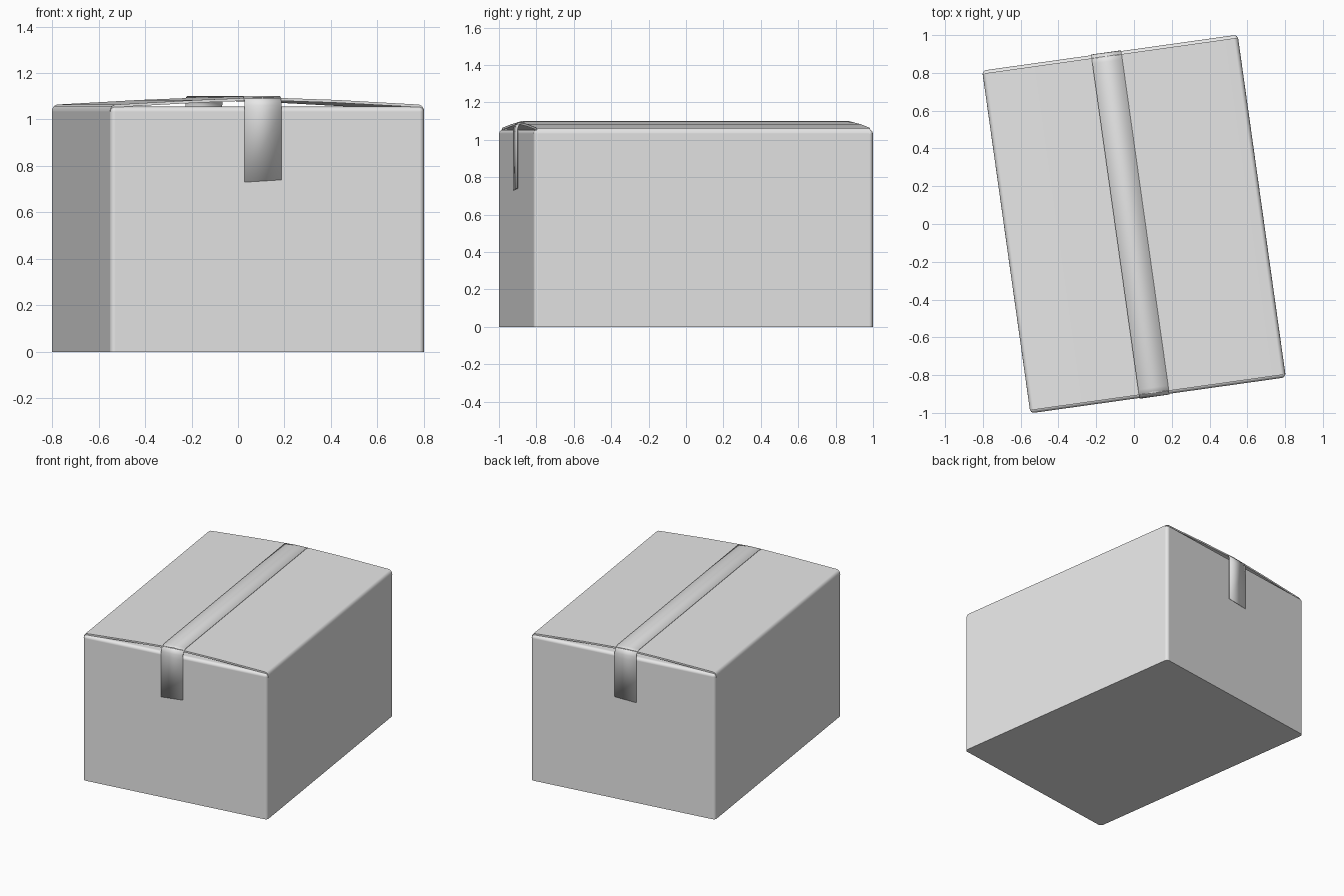
import bpy
import bmesh
from math import radians
from mathutils import Matrix

cube = bpy.data.objects.get("Cube")
if cube:
    bpy.data.objects.remove(cube, do_unlink=True)

HW, HL = 0.683, 0.916     # half width and half length of the box
WALL_TOP = 1.055
SEAM_X = -0.02            # where the two top flaps meet
TURN = Matrix.Rotation(radians(8), 4, "Z")

grey = bpy.data.materials.new("plain grey card")
grey.use_nodes = True
colour = (0.8, 0.8, 0.8, 1)
grey.diffuse_color = colour
grey.node_tree.nodes["Principled BSDF"].inputs["Base Color"].default_value = colour


def finish(name, bm):
    """Turn a bmesh into a named, smooth-shaded object on the turned axes."""
    bmesh.ops.recalc_face_normals(bm, faces=bm.faces)
    mesh = bpy.data.meshes.new(name)
    bm.to_mesh(mesh)
    bm.free()
    mesh.materials.append(grey)
    obj = bpy.data.objects.new(name, mesh)
    bpy.context.collection.objects.link(obj)
    obj.matrix_world = TURN
    bpy.ops.object.select_all(action="DESELECT")
    obj.select_set(True)
    bpy.context.view_layer.objects.active = obj
    bpy.ops.object.shade_smooth_by_angle(angle=radians(40))
    return obj


# Box body: rounded upright corners and rounded upper folds, crisp base
bm = bmesh.new()
bmesh.ops.create_cube(bm, size=1)
bmesh.ops.scale(bm, vec=(2 * HW, 2 * HL, WALL_TOP), verts=bm.verts)
bmesh.ops.translate(bm, vec=(0, 0, WALL_TOP / 2), verts=bm.verts)
folds = [e for e in bm.edges if max(v.co.z for v in e.verts) > 0.1]
bmesh.ops.bevel(bm, geom=folds, offset=0.022, offset_type="OFFSET",
                segments=4, profile=0.5, affect="EDGES")
body = finish("box_body", bm)
body.modifiers.new("even_shading", "WEIGHTED_NORMAL").keep_sharp = True


def flap(name, side):
    """Long top flap: folds over the side wall and rises to the seam."""
    seam = SEAM_X + side * 0.002
    edge = side * HW
    profile = [
        (edge, 1.03), (edge - side * 0.002, 1.045),
        (edge - side * 0.009, 1.057), (edge - side * 0.022, 1.064),
        (side * 0.3, 1.084), (seam, 1.095),
        (seam, 1.083), (side * 0.3, 1.072),
        (edge - side * 0.03, 1.053), (edge - side * 0.015, 1.03),
    ]
    bm = bmesh.new()
    end = bm.faces.new([bm.verts.new((x, -HL + 0.016, z)) for x, z in profile])
    grown = bmesh.ops.extrude_face_region(bm, geom=[end])["geom"]
    verts = [g for g in grown if isinstance(g, bmesh.types.BMVert)]
    bmesh.ops.translate(bm, vec=(0, 2 * (HL - 0.016), 0), verts=verts)
    obj = finish(name, bm)
    obj.modifiers.new("even_shading", "WEIGHTED_NORMAL").keep_sharp = True


flap("left_flap", 1)
flap("right_flap", -1)

# Packing tape: runs down the front, over the seam and down the back
half = [(HL + 0.002, 0.735), (HL + 0.002, 1.03), (HL + 0.001, 1.06),
        (HL - 0.006, 1.08), (HL - 0.02, 1.092), (HL - 0.045, 1.098)]
path = [(-y, z) for y, z in half] + [(y, z) for y, z in reversed(half)]
bm = bmesh.new()
rows = []
for y, z in path:
    slant = 0.005 if z < 0.8 else 0
    rows.append([bm.verts.new((SEAM_X + s * 0.08, y, z + s * slant)) for s in (-1, 1)])
for a, b in zip(rows, rows[1:]):
    bm.faces.new((a[0], a[1], b[1], b[0]))
tape = finish("packing_tape", bm)
solid = tape.modifiers.new("thickness", "SOLIDIFY")
solid.thickness = 0.004
solid.offset = 0
